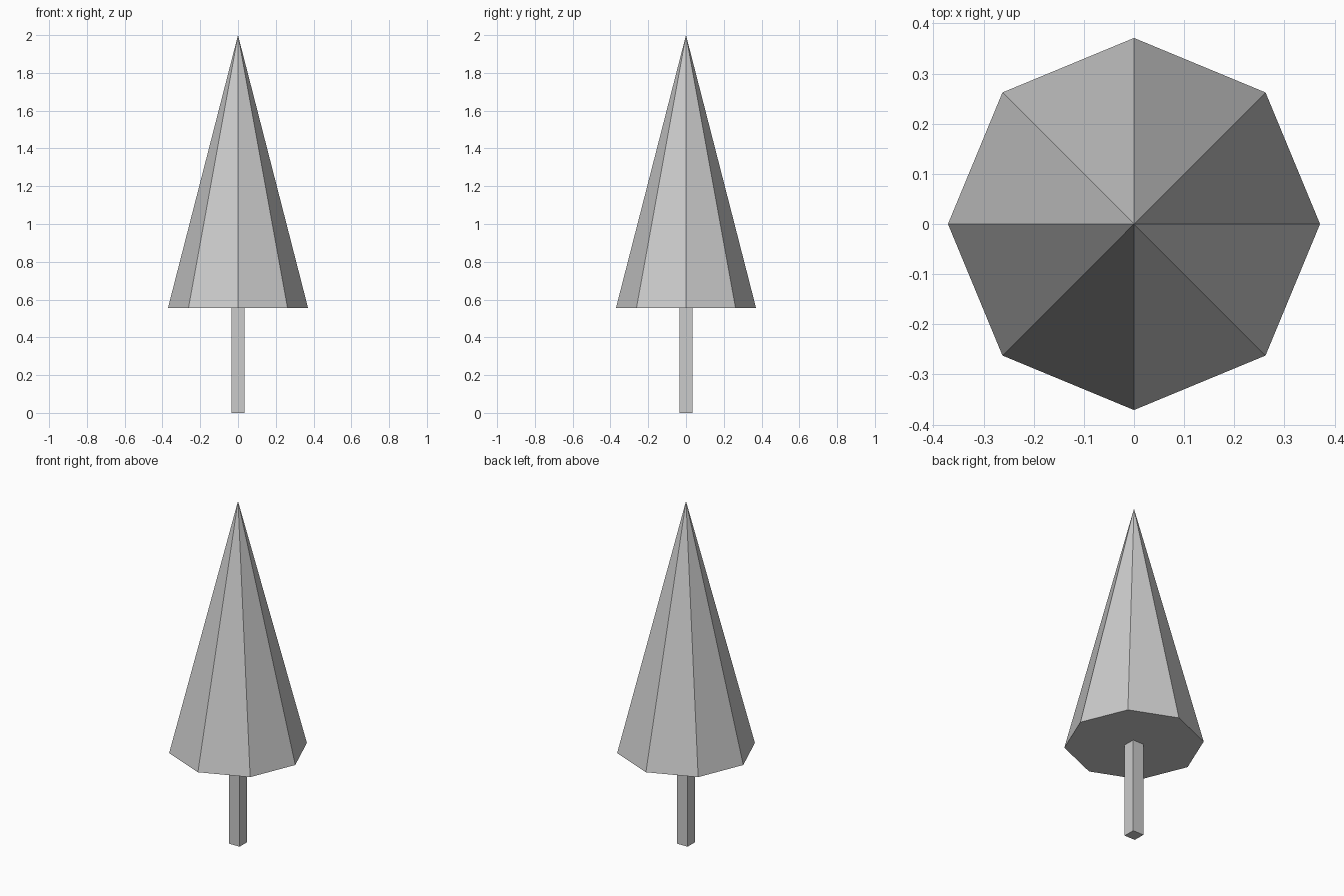
import bpy

if "Cube" in bpy.data.objects:
    bpy.data.objects.remove(bpy.data.objects["Cube"])

BASE_Z, TOP_Z = 0.555, 2.0
RADIUS = 0.371
TRUNK_WIDTH = 0.07

# Square trunk
bpy.ops.mesh.primitive_cube_add(size=1, location=(0, 0, BASE_Z / 2))
trunk = bpy.context.object
trunk.name = "trunk"
trunk.scale = (TRUNK_WIDTH, TRUNK_WIDTH, BASE_Z)
bpy.ops.object.transform_apply(location=False, rotation=False, scale=True)

# Eight-sided foliage cone with corners on the x and y axes
bpy.ops.mesh.primitive_cone_add(vertices=8, radius1=RADIUS, radius2=0,
                                depth=TOP_Z - BASE_Z,
                                location=(0, 0, (BASE_Z + TOP_Z) / 2))
bpy.context.object.name = "foliage"
